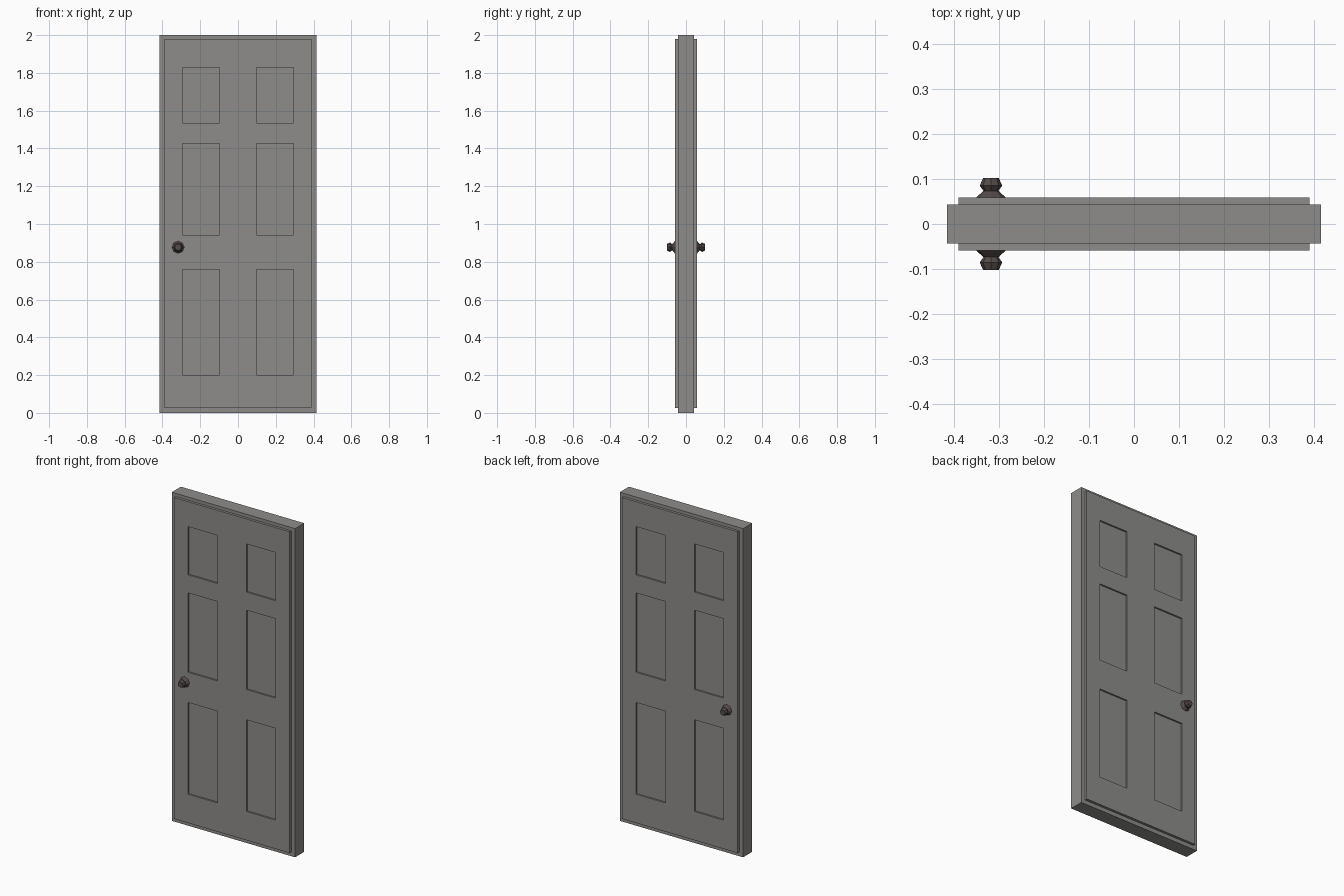
import bpy, bmesh, math
from mathutils import Matrix, Vector

cube = bpy.data.objects.get("Cube")
if cube:
    bpy.data.objects.remove(cube, do_unlink=True)


def material(name, rgb):
    mat = bpy.data.materials.new(name)
    mat.use_nodes = True
    mat.diffuse_color = (*rgb, 1)
    mat.node_tree.nodes["Principled BSDF"].inputs["Base Color"].default_value = (*rgb, 1)
    return mat


def finish(name, bm, mat):
    bmesh.ops.recalc_face_normals(bm, faces=bm.faces)
    mesh = bpy.data.meshes.new(name)
    bm.to_mesh(mesh)
    bm.free()
    mesh.materials.append(mat)
    obj = bpy.data.objects.new(name, mesh)
    bpy.context.collection.objects.link(obj)
    return obj


def box(half_x, half_y, z0, z1):
    bm = bmesh.new()
    bmesh.ops.create_cube(bm, size=1, matrix=Matrix.Translation((0, 0, (z0 + z1) / 2))
                          @ Matrix.Diagonal((2 * half_x, 2 * half_y, z1 - z0, 1)))
    return bm


paint = material("warm grey paint", (0.27, 0.265, 0.255))
bronze = material("dark bronze", (0.09, 0.07, 0.066))

# Outer slab forming the rim of the door
finish("door_rim", box(0.4145, 0.0435, 0, 2), paint)

# Raised leaf, cut along the panel edges, with six sunken panels on each face
INNER, OUTER = 0.098, 0.295
ROWS = [(0.2, 0.758), (0.942, 1.425), (1.535, 1.828)]
LEAF_Y = 0.059
leaf = box(0.389, LEAF_Y, 0.025, 1.98)
cuts = [((x, 0, 0), (1, 0, 0)) for x in (-OUTER, -INNER, INNER, OUTER)]
cuts += [((0, 0, z), (0, 0, 1)) for row in ROWS for z in row]
for point, normal in cuts:
    bmesh.ops.bisect_plane(leaf, geom=leaf.verts[:] + leaf.edges[:] + leaf.faces[:],
                           plane_co=point, plane_no=normal)
leaf.normal_update()


def is_panel(face):
    c = face.calc_center_median()
    return (abs(face.normal.y) > 0.9 and INNER < abs(c.x) < OUTER
            and any(low < c.z < high for low, high in ROWS))


bmesh.ops.inset_individual(leaf, faces=[f for f in leaf.faces if is_panel(f)],
                           thickness=0, depth=-0.01)
finish("door_leaf", leaf, paint)

# Eight-sided knobs turned from one profile of (radius, distance from centre)
PROFILE = [(0, 0.055), (0.0325, 0.059), (0.0165, 0.0735), (0.025, 0.085),
           (0.0175, 0.1015), (0, 0.1015)]
for name, side in (("front_knob", -1), ("back_knob", 1)):
    bm = bmesh.new()
    verts = [bm.verts.new(Vector((r, side * y, 0))) for r, y in PROFILE]
    edges = [bm.edges.new(pair) for pair in zip(verts, verts[1:])]
    bmesh.ops.spin(bm, geom=verts + edges, cent=(0, 0, 0), axis=(0, 1, 0),
                   angle=math.tau, steps=8)
    bmesh.ops.remove_doubles(bm, verts=bm.verts, dist=0.0001)
    knob = finish(name, bm, bronze)
    knob.location = (-0.317, 0, 0.877)
